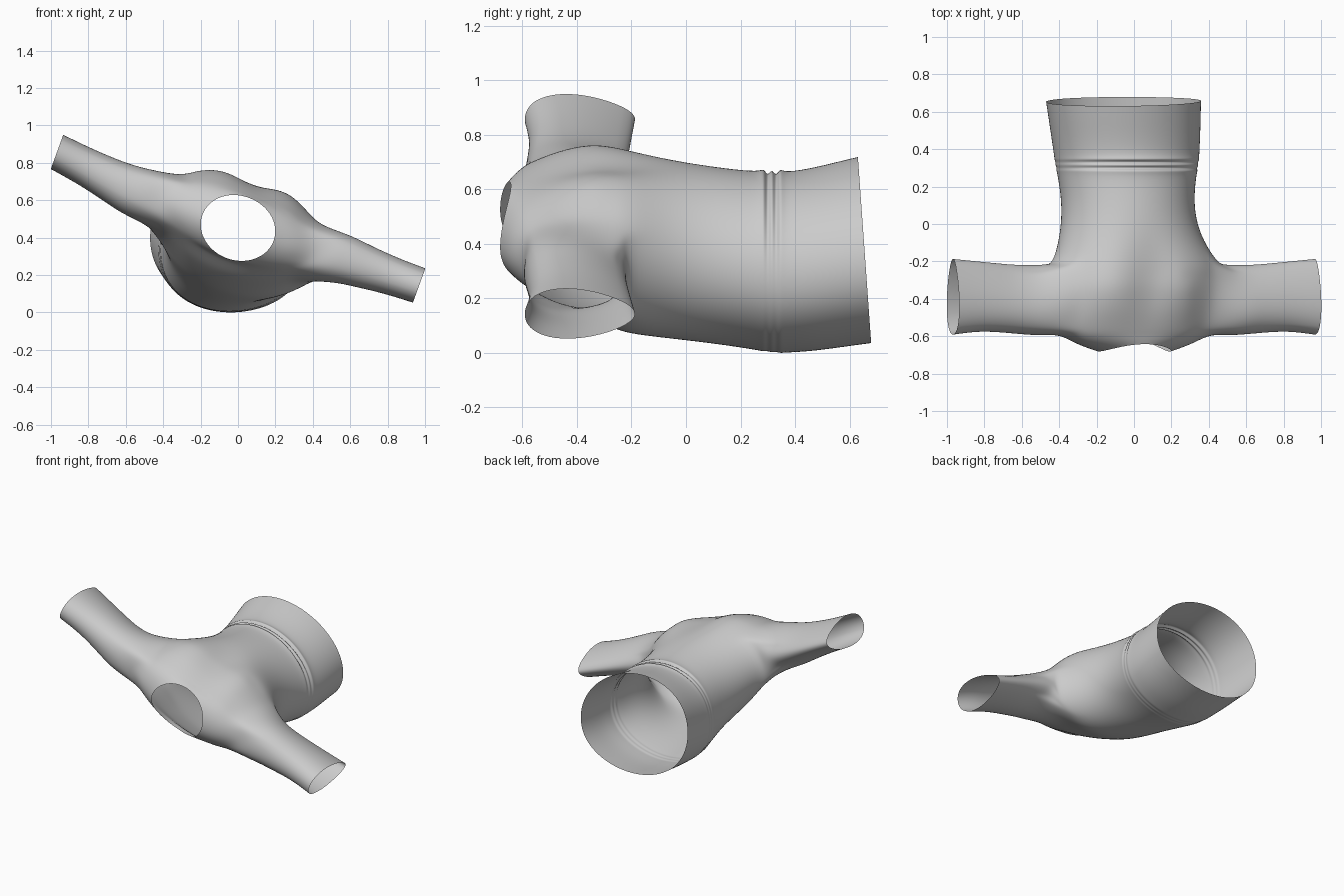
import bpy, bmesh, math

if "Cube" in bpy.data.objects:
    bpy.data.objects.remove(bpy.data.objects["Cube"])

N = 40
TILT = math.radians(20)
C, S = math.cos(TILT), math.sin(TILT)

# Torso outline keys: y, x min, x max, z min, z max
TORSO = [
    (.655, -.465, .36, .035, .72),
    (.37, -.422, .35, 0, .665),
    (.15, -.387, .322, .027, .677),
    (-.05, -.395, .35, .052, .71),
    (-.21, -.435, .45, .07, .748),
    (-.35, -.44, .45, .125, .768),
    (-.56, -.42, .43, .215, .71),
    (-.63, -.34, .34, .25, .672),
    (-.682, -.20, .20, .275, .63),
]
# Sleeve keys: x, mean z, rise to each side, y front, y back, half thickness
SLEEVE = [
    (.51, .460, .165, -.603, -.218, .15),
    (.62, .468, .206, -.588, -.218, .124),
    (.82, .487, .293, -.575, -.20, .102),
    (.968, .50, .357, -.592, -.185, .097),
]
# Ring spacing along the torso: start, end, steps (hem, waist folds, body, armhole, collar)
SPANS = [(.655, .36, 4), (.36, .27, 6), (.27, -.21, 4), (-.21, -.585, 6), (-.585, -.682, 3)]
FOLD_FIRST, FOLD_LAST = 4, 10
ARM_FIRST, ARM_LAST, ARM_HALF = 14, 20, 4


def sample(keys, s):
    """Smooth curve through the keys, by their first column."""
    d = 1 if keys[-1][0] > keys[0][0] else -1
    last = len(keys) - 1
    k = 0
    while k < last - 1 and (s - keys[k + 1][0]) * d > 0:
        k += 1

    def slope(i, c):
        lo, hi = keys[max(i - 1, 0)], keys[min(i + 1, last)]
        return (hi[c] - lo[c]) / (hi[0] - lo[0])

    p, q = keys[k], keys[k + 1]
    w = q[0] - p[0]
    t = (s - p[0]) / w
    return [(1 + 2 * t) * (1 - t) ** 2 * p[c] + t * (1 - t) ** 2 * w * slope(k, c)
            + t * t * (3 - 2 * t) * q[c] + t * t * (t - 1) * w * slope(k + 1, c)
            for c in range(1, len(p))]


def torso_ring(bm, y, fold):
    """Tilted ellipse that fits the outline at y."""
    x0, x1, z0, z1 = sample(TORSO, y)
    sag = max(0, (-.45 - y) / .232) ** 1.3
    hx2, hz2 = ((x1 - x0) / 2) ** 2, ((z1 - z0) / 2) ** 2
    total, diff = hx2 + hz2, (hx2 - hz2) / (C * C - S * S)
    a, b = math.sqrt((total + diff) / 2), math.sqrt((total - diff) / 2)
    ring = []
    for i in range(N):
        t = 2 * math.pi * i / N
        s = math.sin(t)
        bump = 1 + fold * (.12 + max(0, s) ** 2)
        p, q = a * math.cos(t) * bump, b * s * bump
        x = (x0 + x1) / 2 + p * C + q * S
        z = (z0 + z1) / 2 - p * S + q * C
        if s > 0:
            # Hollow along the middle of the upper side
            z -= .06 * s * math.exp(-((x - .09) / .13) ** 2 - ((y + .33) / .2) ** 2)
        else:
            # Lower side hangs over to the left near the hem
            x -= .06 * s * s * min(1, max(0, y * 4))
        dip = sag * s * s * (.04 if s > 0 else .085)
        slant = .07 * (.375 - z) * max(0, (y - .38) / .27)
        ring.append(bm.verts.new((x, y + dip + slant, z)))
    return ring


def add_sleeve(bm, rings, side):
    """Tube that grows out of the armhole boundary."""
    mid = 0 if side > 0 else N // 2
    cols = [(mid + k) % N for k in range(-ARM_HALF, ARM_HALF + 1)]
    rows = range(ARM_FIRST, ARM_LAST + 1)
    loop = [rings[ARM_FIRST][c] for c in cols]
    loop += [rings[r][cols[-1]] for r in rows[1:]]
    loop += [rings[ARM_LAST][c] for c in cols[-2::-1]]
    loop += [rings[r][cols[0]] for r in rows[-2:0:-1]]
    n = len(loop)
    ys = [v.co.y for v in loop]
    heights = [v.co.x * S + v.co.z * C for v in loop]
    cy, hy = (max(ys) + min(ys)) / 2, (max(ys) - min(ys)) / 2
    cv, hv = (max(heights) + min(heights)) / 2, (max(heights) - min(heights)) / 2
    angles = [math.atan2((h - cv) / hv, (y - cy) / hy) for y, h in zip(ys, heights)]
    tubes = []
    steps = 6
    for k in range(steps + 1):
        x = SLEEVE[0][0] + (SLEEVE[-1][0] - SLEEVE[0][0]) * k / steps
        zm, rise, y0, y1, half = sample(SLEEVE, x)
        ring = []
        for t in angles:
            # Teardrop section, narrower at the underarm edge
            q = half * math.sin(t) * (1 - .3 * math.cos(t))
            y = (y0 + y1) / 2 + (y1 - y0) / 2 * math.cos(t)
            ring.append(bm.verts.new((side * x + q * S, y, zm - side * rise + q * C)))
        tubes.append(ring)
    # Blend ring between armhole and sleeve
    blend = [bm.verts.new((v.co + w.co) / 2) for v, w in zip(loop, tubes[0])]
    prev = loop
    for ring in [blend] + tubes:
        for i in range(n):
            j = (i + 1) % n
            bm.faces.new((prev[i], prev[j], ring[j], ring[i]))
        prev = ring


bm = bmesh.new()

# Torso with two open armholes and folds at the waist
levels = [SPANS[0][0]]
for start, end, steps in SPANS:
    levels += [start + (end - start) * k / steps for k in range(1, steps + 1)]
rings = []
for r, y in enumerate(levels):
    fold = -.05 * (-1) ** r if FOLD_FIRST < r < FOLD_LAST else 0
    rings.append(torso_ring(bm, y, fold))
for r in range(len(rings) - 1):
    for i in range(N):
        in_rows = ARM_FIRST <= r < ARM_LAST
        in_cols = any((i - m + ARM_HALF) % N < 2 * ARM_HALF for m in (0, N // 2))
        if in_rows and in_cols:
            continue
        j = (i + 1) % N
        bm.faces.new((rings[r][i], rings[r][j], rings[r + 1][j], rings[r + 1][i]))

# Sleeves
for side in (1, -1):
    add_sleeve(bm, rings, side)

# Drop vertices left inside the armholes, then soften the shoulder seams
bmesh.ops.delete(bm, geom=[v for v in bm.verts if not v.link_faces], context='VERTS')
seam = [v for v in bm.verts if .3 < abs(v.co.x) < .6 and -.64 < v.co.y < -.26 and not v.is_boundary]
for _ in range(3):
    bmesh.ops.smooth_vert(bm, verts=seam, factor=.5, use_axis_x=True, use_axis_y=True, use_axis_z=True)
bmesh.ops.recalc_face_normals(bm, faces=bm.faces)
for f in bm.faces:
    f.smooth = True

mesh = bpy.data.meshes.new("shirt")
bm.to_mesh(mesh)
bm.free()
shirt = bpy.data.objects.new("shirt", mesh)
bpy.context.collection.objects.link(shirt)
sub = shirt.modifiers.new("smooth_cloth", 'SUBSURF')
sub.levels = sub.render_levels = 2
